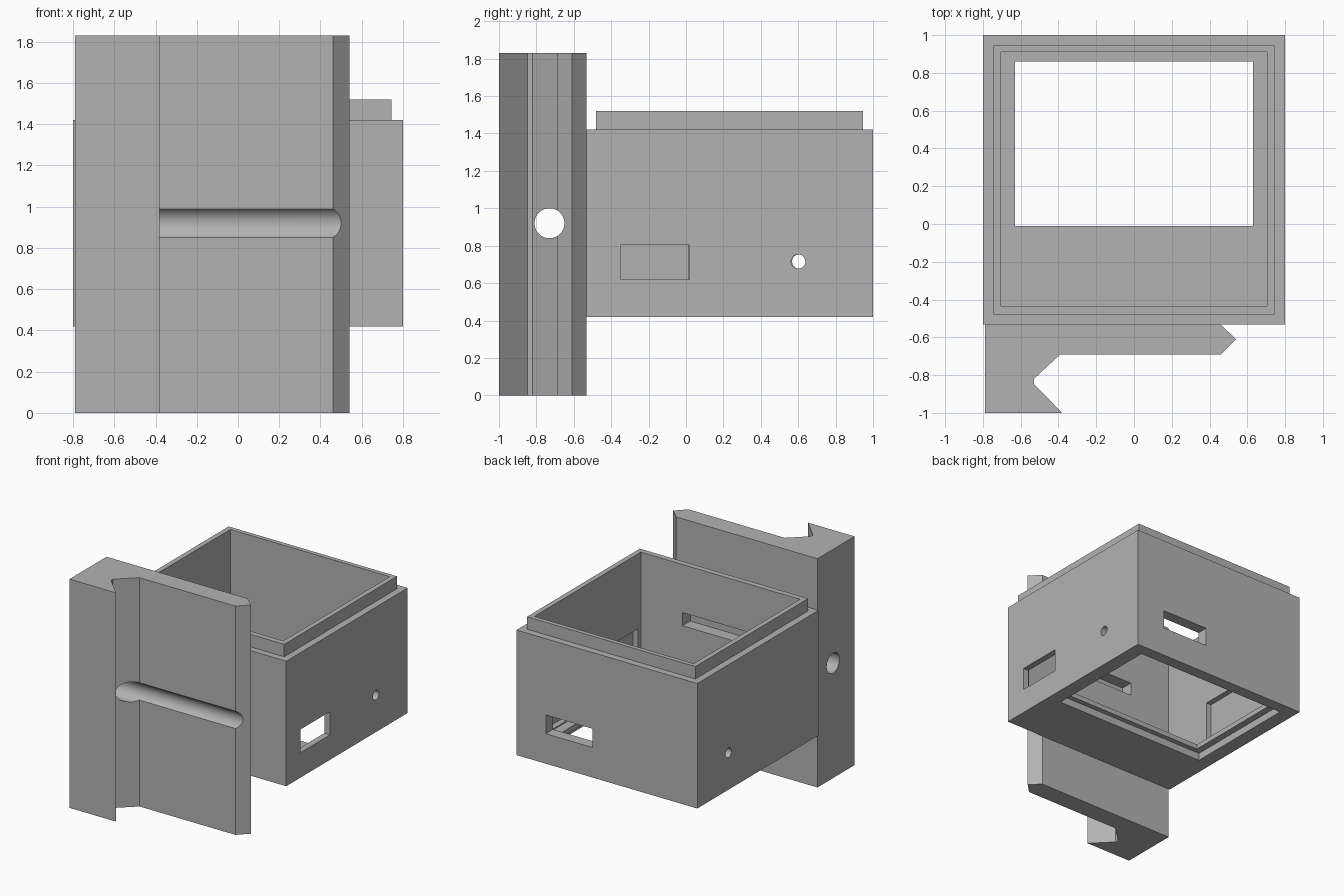
import bpy, bmesh, math
from mathutils import Matrix

cube = bpy.data.objects.get("Cube")
if cube:
    bpy.data.objects.remove(cube, do_unlink=True)

grey = bpy.data.materials.new("plain_grey")
grey.use_nodes = True
colour = (0.45, 0.45, 0.45, 1)
grey.diffuse_color = colour
grey.node_tree.nodes["Principled BSDF"].inputs["Base Color"].default_value = colour


def finish(name, bm):
    bmesh.ops.recalc_face_normals(bm, faces=bm.faces)
    mesh = bpy.data.meshes.new(name)
    bm.to_mesh(mesh)
    bm.free()
    mesh.materials.append(grey)
    ob = bpy.data.objects.new(name, mesh)
    bpy.context.scene.collection.objects.link(ob)
    return ob


def block(name, x, y, z):
    """Box given by its (low, high) range on each axis."""
    bm = bmesh.new()
    bmesh.ops.create_cube(bm, size=1)
    for v in bm.verts:
        v.co = [r[0] if c < 0 else r[1] for c, r in zip(v.co, (x, y, z))]
    return finish(name, bm)


def rod(name, x, y, z, radius, sides=48):
    """Prism lying along x, with a corner pointing along y."""
    bm = bmesh.new()
    bmesh.ops.create_cone(bm, cap_ends=True, segments=sides, radius1=radius,
                          radius2=radius, depth=x[1] - x[0])
    turn = Matrix.Rotation(math.pi / 2, 4, 'Y')
    spin = Matrix.Rotation(math.pi / 2, 4, 'Z') if sides == 6 else Matrix()
    place = Matrix.Translation(((x[0] + x[1]) / 2, y, z))
    bm.transform(place @ turn @ spin)
    return finish(name, bm)


def boolean(target, tools, operation='DIFFERENCE'):
    bpy.context.view_layer.objects.active = target
    for tool in tools:
        tool.hide_render = True
        mod = target.modifiers.new(tool.name, 'BOOLEAN')
        mod.operation, mod.solver, mod.object = operation, 'EXACT', tool
        bpy.ops.object.modifier_apply(modifier=mod.name)
        bpy.data.objects.remove(tool, do_unlink=True)


def smooth(ob):
    bpy.ops.object.select_all(action='DESELECT')
    ob.select_set(True)
    bpy.context.view_layer.objects.active = ob
    bpy.ops.object.shade_smooth_by_angle(angle=math.radians(25))


# Enclosure: outer shell with a stepped lip
case = block("enclosure", (-0.8, 0.8), (-0.533, 1), (0.42, 1.42))
boolean(case, [block("lip", (-0.745, 0.745), (-0.48, 0.945), (1.3, 1.52))], 'UNION')

# Cavity, floor window and the shallow pane rebate beneath it
cuts = [
    block("cavity", (-0.705, 0.705), (-0.435, 0.91), (0.52, 1.7)),
    block("floor_window", (-0.63, 0.63), (-0.01, 0.86), (0.3, 0.7)),
    block("pane_rebate", (-0.685, 0.685), (-0.05, 0.905), (0.3, 0.48)),
    # Pockets that thin the side walls
    block("right_pocket", (-0.75, -0.6), (0.015, 0.835), (0.53, 0.9)),
    block("left_pocket", (0.6, 0.75), (-0.4, 0.835), (0.53, 0.92)),
    # Openings for connectors and the strap slot
    block("side_port", (0.6, 0.9), (-0.35, 0.02), (0.62, 0.805)),
    block("back_port", (0.125, 0.54), (0.8, 1.1), (0.66, 0.81)),
    block("inner_slot", (-0.335, 0.335), (-0.6, -0.3), (1.03, 1.135)),
]
for side, ys in ((1, (0.21, 0.6)), (-1, (0.245, 0.605))):
    span = sorted((side * 0.6, side * 0.9))
    cuts += [rod("button_hole", span, y, 0.715, 0.038, 32) for y in ys]
boolean(case, cuts)
smooth(case)

# Rail clamp: extruded hook profile
profile = [(-0.79, -0.533), (0.46, -0.533), (0.54, -0.61), (0.46, -0.69),
           (-0.39, -0.69), (-0.53, -0.82), (-0.53, -0.847), (-0.38, -1), (-0.79, -1)]
bm = bmesh.new()
face = bm.faces.new([bm.verts.new((x, y, 0)) for x, y in profile])
top = bmesh.ops.extrude_face_region(bm, geom=[face])["geom"]
for v in top:
    if isinstance(v, bmesh.types.BMVert):
        v.co.z = 1.83
clamp = finish("rail_clamp", bm)

# Cross bolt channel and hexagonal nut pocket
boolean(clamp, [rod("bolt_channel", (-0.9, 0.7), -0.73, 0.92, 0.08, 64),
                rod("nut_pocket", (-0.9, -0.69), -0.73, 0.92, 0.155, 6)])
smooth(clamp)
